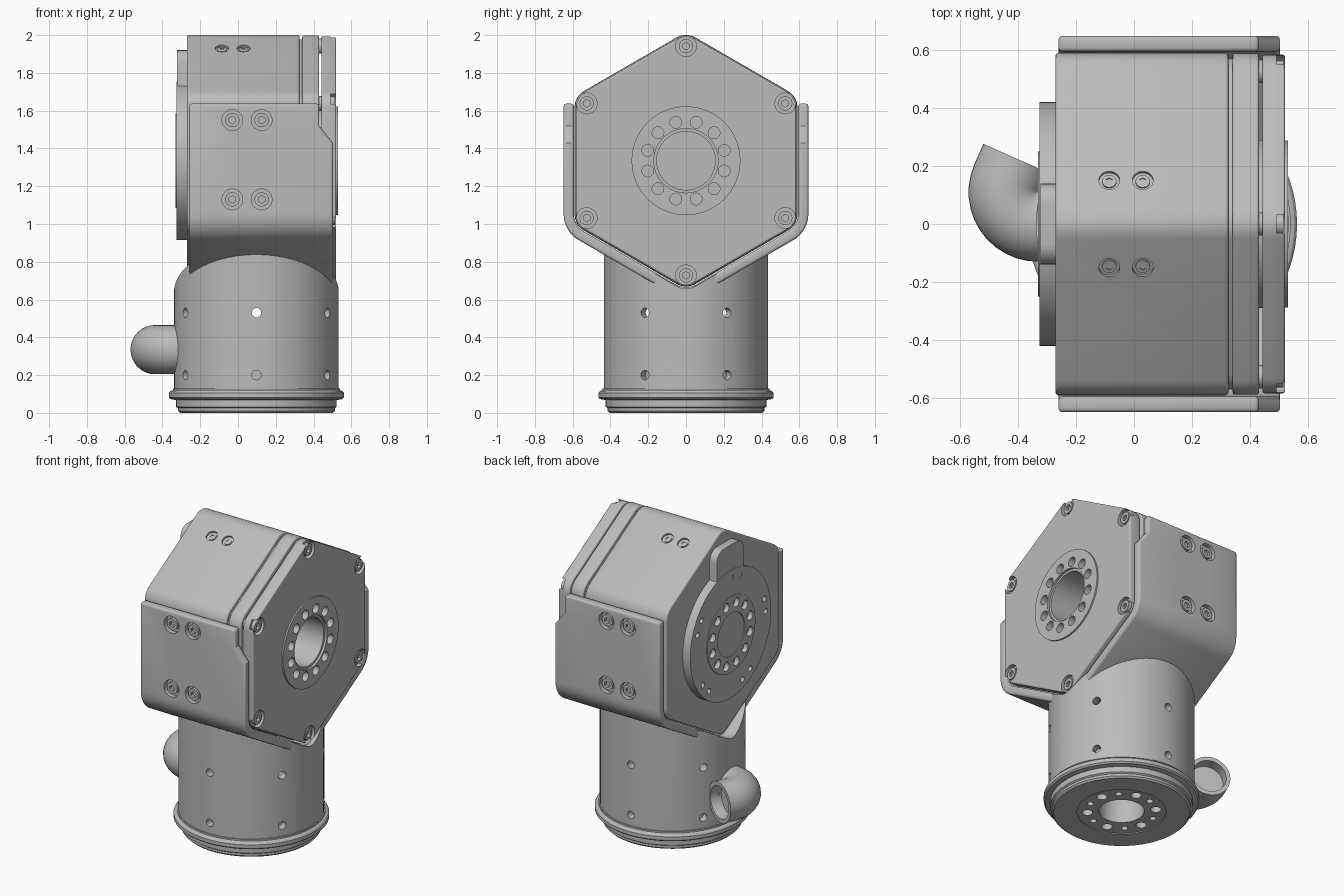
import bpy, bmesh
from math import sin, cos, pi, radians
from mathutils import Vector

if "Cube" in bpy.data.objects:
    bpy.data.objects.remove(bpy.data.objects["Cube"])

HUB = 1.335      # height of the joint axis
COL = 0.0975     # x of the column axis
parts = []

grey = bpy.data.materials.new("machined_grey")
grey.use_nodes = True
grey.diffuse_color = (0.5, 0.5, 0.5, 1)
bsdf = next(n for n in grey.node_tree.nodes if n.type == 'BSDF_PRINCIPLED')
bsdf.inputs["Base Color"].default_value = grey.diffuse_color


def add(name, bm, part=True):
    bmesh.ops.recalc_face_normals(bm, faces=bm.faces)
    mesh = bpy.data.meshes.new(name)
    bm.to_mesh(mesh)
    bm.free()
    ob = bpy.data.objects.new(name, mesh)
    bpy.context.collection.objects.link(ob)
    ob.hide_render = not part
    if part:
        parts.append(ob)
    return ob


def cyls(name, specs, n=32, part=True):
    """One mesh of cylinders, each given as (radius, start, end)."""
    bm = bmesh.new()
    for r, a, b in specs:
        a, b = Vector(a), Vector(b)
        made = bmesh.ops.create_cone(bm, cap_ends=True, segments=n, radius1=r,
                                     radius2=r, depth=(b - a).length)["verts"]
        rot = (b - a).to_track_quat('Z', 'Y').to_matrix()
        bmesh.ops.rotate(bm, verts=made, cent=(0, 0, 0), matrix=rot)
        bmesh.ops.translate(bm, verts=made, vec=(a + b) / 2)
    return add(name, bm, part)


def prism(name, pts, lo, hi, axis='x', part=True):
    """Extrude a (side, height) outline along x or y."""
    bm = bmesh.new()
    at = (lambda p: (lo, p[0], p[1])) if axis == 'x' else (lambda p: (p[0], lo, p[1]))
    face = bm.faces.new([bm.verts.new(at(p)) for p in pts])
    new = bmesh.ops.extrude_face_region(bm, geom=[face])["geom"]
    vec = Vector((hi - lo, 0, 0)) if axis == 'x' else Vector((0, hi - lo, 0))
    bmesh.ops.translate(bm, vec=vec, verts=[v for v in new if isinstance(v, bmesh.types.BMVert)])
    return add(name, bm, part)


def bake(ob):
    dg = bpy.context.evaluated_depsgraph_get()
    mesh = bpy.data.meshes.new_from_object(ob.evaluated_get(dg))
    ob.modifiers.clear()
    ob.data = mesh


def cut(cutter, *targets):
    for ob in targets:
        mod = ob.modifiers.new("cut", 'BOOLEAN')
        mod.operation, mod.solver, mod.object = 'DIFFERENCE', 'EXACT', cutter
        bake(ob)
    bpy.data.objects.remove(cutter)


def bevel(ob, width, segments=3):
    mod = ob.modifiers.new("bevel", 'BEVEL')
    mod.width, mod.segments = width, segments
    mod.limit_method, mod.angle_limit = 'ANGLE', radians(40)
    bake(ob)


def corner(a, r, deg, n=8):
    """Arc rounding one corner of a hexagon with apothem a."""
    d, c = (a - r) / cos(pi / 6), radians(deg)
    angles = [c + radians(-30 + 60 * i / n) for i in range(n + 1)]
    return [(d * cos(c) + r * cos(t), HUB + d * sin(c) + r * sin(t)) for t in angles]


def hexagon(a, r):
    return [p for k in range(6) for p in corner(a, r, 30 + 60 * k)]


def around(radius, x, start, step, count):
    angles = [radians(start + step * i) for i in range(count)]
    return [Vector((x, radius * cos(t), HUB + radius * sin(t))) for t in angles]


def screws(name, target, spots, r, depth):
    """Recessed socket screws; spots are (position, outward normal)."""
    cut(cyls("recess", [(r, p - n * depth, p + n * 0.03) for p, n in spots], part=False), target)
    heads = cyls(name, [(r * 0.68, p - n * depth * 1.3, p - n * 0.006) for p, n in spots])
    cut(cyls("socket", [(r * 0.36, p - n * depth * 0.8, p + n * 0.03) for p, n in spots],
             6, False), heads)


# Hexagonal joint housing: main body, recessed seam, collar, gap spacer, cover
body = prism("housing_body", hexagon(0.59, 0.1), -0.27, 0.325)
bevel(body, 0.01)
seam = prism("housing_seam", hexagon(0.57, 0.1), 0.3, 0.36)
collar = prism("housing_collar", hexagon(0.588, 0.1), 0.34, 0.43)
bevel(collar, 0.008)
spacer = cyls("cover_spacer", [(0.29, (0.42, 0, HUB), (0.45, 0, HUB))], 64)
cover = prism("cover_plate", hexagon(0.583, 0.1), 0.442, 0.52)
bevel(cover, 0.008)
ring = cyls("bearing_ring", [(0.288, (0.5, 0, HUB), (0.53, 0, HUB))], 64)

# Bore and bolt circle in the cover side
cut(cyls("bore", [(0.155, (0.3, 0, HUB), (0.6, 0, HUB))], 64, False),
    body, seam, collar, spacer, cover, ring)
cut(cyls("bore_rim", [(0.17, (0.515, 0, HUB), (0.6, 0, HUB))], 64, False), ring, cover)
X = Vector((1, 0, 0))
cut(cyls("bolt_holes", [(0.031, p - X * 0.04, p + X * 0.03)
                        for p in around(0.21, 0.53, 15, 30, 12)], 24, False), cover, ring)
corners = around(0.607, 0.52, 30, 60, 6)
screws("cover_screws", cover, [(p, X) for p in corners], 0.055, 0.03)
cyls("cover_posts", [(0.04, p - X * 0.1, p - X * 0.06) for p in corners])

# Small screws on the two upper slopes
slopes = []
for s in (-1, 1):
    n = Vector((0, s * 0.5, cos(pi / 6)))
    along = Vector((0, s * cos(pi / 6), -0.5))
    for x in (-0.085, 0.03):
        slopes.append((Vector((x, 0, HUB)) + n * 0.59 - along * 0.167, n))
screws("roof_screws", body, slopes, 0.036, 0.012)

# Output flange with its tab on the other side
flange = cyls("output_flange", [(0.42, (-0.325, 0, HUB), (-0.25, 0, HUB))], 64)
r = 0.07
top = [(s * (0.14 - r) + r * cos(t), 1.92 - r + r * sin(t))
       for s, a in ((1, 0), (-1, 90)) for t in [radians(a + 15 * i) for i in range(7)]]
prism("flange_tab", [(-0.14, 1.6), (0.14, 1.6)] + top, -0.322, -0.25)
inner = cyls("output_disc", [(0.25, (-0.33, 0, HUB), (-0.26, 0, HUB))], 64)
pins = around(0.365, -0.325, 20, 72, 5) + around(0.365, -0.325, 34, 72, 5)
cut(cyls("pin_holes", [(0.018, p - X * 0.03, p + X * 0.03) for p in pins], 16, False), flange)
cut(cyls("disc_holes", [(0.03, p - X * 0.03, p + X * 0.03)
                        for p in around(0.2, -0.33, 15, 30, 12)], 24, False), flange, inner)
cut(cyls("disc_centre", [(0.14, (-0.36, 0, HUB), (-0.324, 0, HUB))], 48, False), flange, inner)

# U-shaped bracket hugging the lower half of the housing
outer = [p for d in (210, 270, 330) for p in corner(0.648, 0.16, d)]
lining = [p for d in (210, 270, 330) for p in corner(0.594, 0.11, d)]
outline = ([(-0.648, 1.637)] + outer + [(0.648, 1.637), (0.594, 1.637)]
           + lining[::-1] + [(-0.594, 1.637)])
bracket = prism("bracket", outline, -0.26, 0.503)
cut(prism("notch", [(0.43, 1.7), (0.43, 1.52), (0.503, 1.43), (0.6, 1.43), (0.6, 1.7)],
          -1, 1, 'y', False), bracket)
bevel(bracket, 0.014)
screws("bracket_screws", bracket,
       [(Vector((x, s * 0.648, z)), Vector((0, s, 0)))
        for s in (-1, 1) for x in (-0.03, 0.125) for z in (1.13, 1.55)], 0.055, 0.03)

# Hollow column, cut to fit under the housing, with radial holes
column = cyls("column", [(0.435, (COL, 0, 0.12), (COL, 0, 1))], 72)
cut(prism("saddle", hexagon(0.6, 0.1), -1, 1, part=False), column)
cut(cyls("cavity", [(0.385, (COL, 0, 0.1), (COL, 0, 0.6))], 72, False), column)
radial = []
for i in range(6):
    t = radians(30 + 60 * i)
    for z in (0.2, 0.53):
        radial.append((0.025, (COL + 0.34 * cos(t), 0.34 * sin(t), z),
                       (COL + 0.5 * cos(t), 0.5 * sin(t), z)))
cut(cyls("radial_holes", radial, 20, False), column)

# Turned base with flange and inner core
profile = [(0, 0), (0.405, 0), (0.415, 0.01), (0.415, 0.025), (0.425, 0.032), (0.425, 0.068),
           (0.455, 0.073), (0.464, 0.082), (0.464, 0.105), (0.455, 0.116), (0.442, 0.12),
           (0.442, 0.13), (0.3, 0.13), (0.3, 0.4), (0, 0.4)]
bm = bmesh.new()
verts = [bm.verts.new((a, 0, z)) for a, z in profile]
edges = [bm.edges.new(pair) for pair in zip(verts, verts[1:])]
bmesh.ops.spin(bm, geom=verts + edges, cent=(0, 0, 0), axis=(0, 0, 1), angle=2 * pi, steps=72)
bmesh.ops.remove_doubles(bm, verts=bm.verts, dist=0.0005)
bmesh.ops.translate(bm, verts=bm.verts, vec=(COL, 0, 0))
base = add("base", bm)
cut(cyls("base_recess", [(0.265, (COL, 0, -0.1), (COL, 0, 0.006))], 64, False), base)
cut(cyls("base_bore", [(0.135, (COL, 0, -0.1), (COL, 0, 0.2))], 48, False), base)
holes = []
for i in range(12):
    t = radians(15 + 30 * i)
    x, y = COL + 0.205 * cos(t), 0.205 * sin(t)
    holes.append((0.02 if i % 2 else 0.032, (x, y, -0.1), (x, y, 0.05)))
cut(cyls("base_holes", holes, 24, False), base)

# Elbow cable outlet: bends from -x round toward +y
stations = [((-0.3, 0), 180, 0.13)]
for i in range(13):
    h = radians(180 - 9.5 * i)
    mid = (-0.33 - 0.11 * sin(h), 0.11 + 0.11 * cos(h))
    stations.append((mid, 180 - 9.5 * i, 0.13))
tip = (mid[0] + 0.075 * cos(h), mid[1] + 0.075 * sin(h))
stations += [(tip, 66, 0.13), (tip, 66, 0.105), (mid, 66, 0.105), (mid, 66, 0.08)]
bm = bmesh.new()
rings = []
for (x, y), deg, rad in stations:
    h = radians(deg)
    rings.append([bm.verts.new((x + rad * cos(t) * sin(h), y - rad * cos(t) * cos(h),
                                0.335 + rad * sin(t)))
                  for t in [2 * pi * j / 32 for j in range(32)]])
for a, b in zip(rings, rings[1:]):
    for j in range(32):
        k = (j + 1) % 32
        bm.faces.new((a[j], a[k], b[k], b[j]))
bm.faces.new(rings[0])
bm.faces.new(rings[-1])
add("cable_elbow", bm)

# Material and smooth shading with sharp edges kept
bpy.ops.object.select_all(action='DESELECT')
for ob in parts:
    ob.data.materials.clear()
    ob.data.materials.append(grey)
    for poly in ob.data.polygons:
        poly.material_index = 0
    ob.select_set(True)
bpy.context.view_layer.objects.active = parts[0]
bpy.ops.object.shade_smooth_by_angle(angle=radians(32))
bpy.ops.object.select_all(action='DESELECT')
